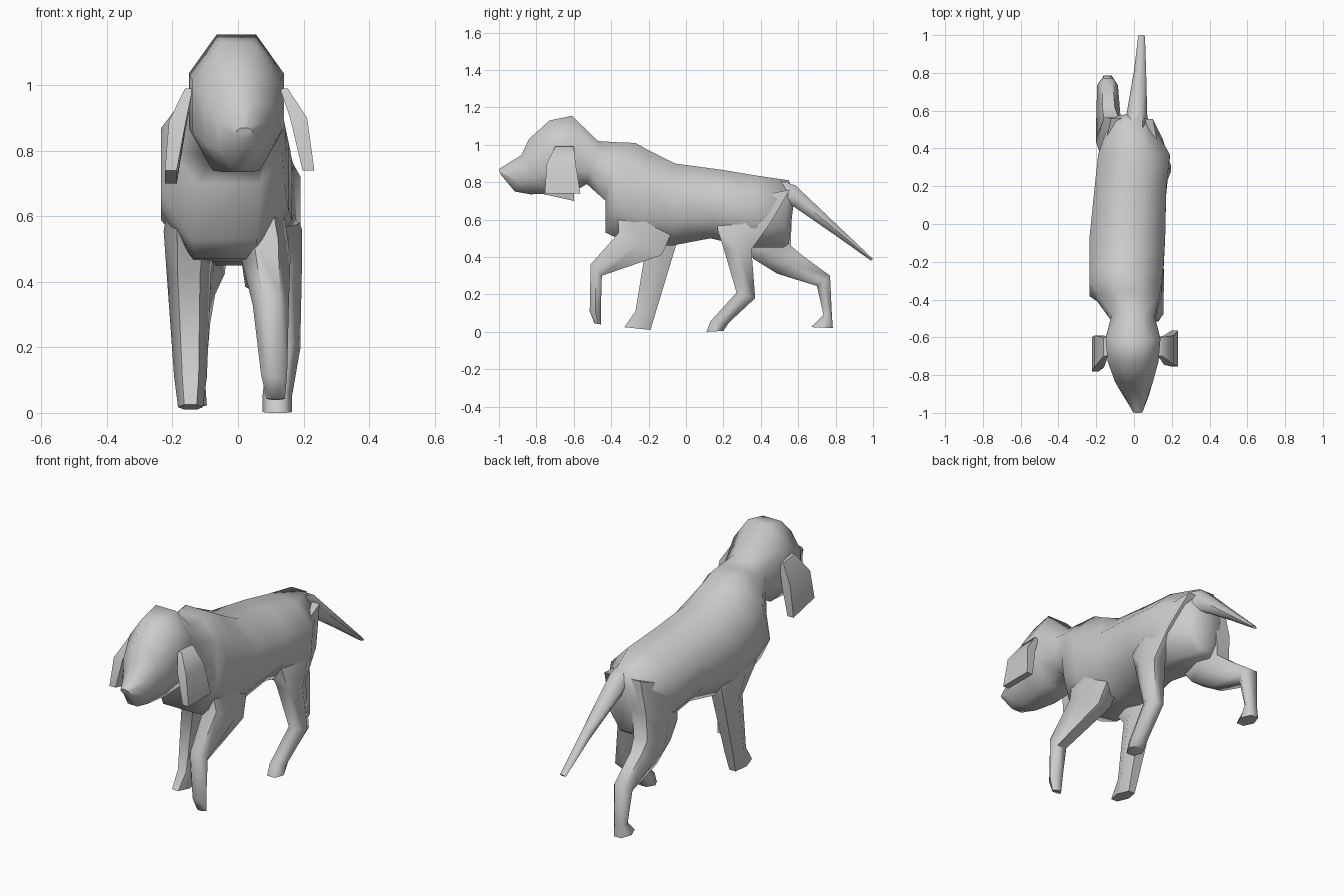
import bpy, bmesh
from math import pi, sin, cos
from mathutils import Vector


def loft(name, sections, sides=6):
    """Skin polygon rings; a section is centre x, half width, edge A (y, z), edge B (y, z)
    and optionally how much to widen the B edge."""
    bm = bmesh.new()
    rings = []
    angles = [2 * pi * (i + 0.5) / sides for i in range(sides)]
    kx = 1 / max(sin(t) for t in angles)
    ky = 1 / cos(pi / sides)
    for x, w, ya, za, yb, zb, *wide in sections:
        a, b = Vector((x, ya, za)), Vector((x, yb, zb))
        mid, half = (a + b) / 2, (a - b) / 2
        ring = []
        for t in angles:
            dx = w * sin(t) * kx
            if wide and cos(t) * ky < -0.9:
                dx *= wide[0]
            ring.append(bm.verts.new(mid + half * cos(t) * ky + Vector((dx, 0, 0))))
        rings.append(ring)
    for r, s in zip(rings, rings[1:]):
        for i in range(sides):
            j = (i + 1) % sides
            bm.faces.new((r[i], r[j], s[j], s[i]))
    bm.faces.new(rings[0])
    bm.faces.new(rings[-1])
    bmesh.ops.recalc_face_normals(bm, faces=bm.faces)
    mesh = bpy.data.meshes.new(name)
    bm.to_mesh(mesh)
    bm.free()
    obj = bpy.data.objects.new(name, mesh)
    bpy.context.collection.objects.link(obj)
    bpy.ops.object.select_all(action='DESELECT')
    obj.select_set(True)
    bpy.context.view_layer.objects.active = obj
    bpy.ops.object.shade_smooth_by_angle(angle=1.1)
    return obj


# Head, neck, chest, belly and rump in one skin, nose to tail
loft("body", [
    (0.02, 0.025, -1.00, 0.87, -0.99, 0.84),
    (0.01, 0.07, -0.88, 0.945, -0.915, 0.75),
    (0.00, 0.10, -0.84, 1.03, -0.83, 0.735, 1.1),
    (-0.005, 0.135, -0.73, 1.13, -0.72, 0.74, 1.3),
    (-0.005, 0.145, -0.61, 1.155, -0.60, 0.75, 1.3),
    (-0.005, 0.115, -0.47, 1.02, -0.53, 0.79, 1.3),
    (-0.03, 0.165, -0.36, 1.013, -0.43, 0.70, 1.4),
    (-0.045, 0.19, -0.27, 1.01, -0.43, 0.53, 1.3),
    (-0.04, 0.195, -0.20, 0.97, -0.30, 0.47, 1.2),
    (-0.035, 0.20, -0.06, 0.90, -0.08, 0.46, 1.2),
    (-0.02, 0.19, 0.20, 0.865, 0.13, 0.50, 1.2),
    (0.00, 0.19, 0.38, 0.835, 0.34, 0.45, 1.2),
    (-0.02, 0.11, 0.55, 0.81, 0.52, 0.45, 1.0),
    (-0.02, 0.07, 0.58, 0.73, 0.55, 0.47, 1.0)], 8)

loft("tail", [
    (0.01, 0.07, 0.51, 0.805, 0.52, 0.62),
    (0.015, 0.055, 0.585, 0.783, 0.575, 0.67),
    (0.032, 0.032, 0.82, 0.56, 0.80, 0.515),
    (0.04, 0.018, 1.00, 0.39, 0.99, 0.38)])

# Striding legs, each in its own pose
loft("front_leg_left", [
    (-0.12, 0.07, -0.36, 0.76, -0.02, 0.74),
    (-0.145, 0.082, -0.34, 0.56, -0.03, 0.55),
    (-0.15, 0.068, -0.22, 0.42, -0.06, 0.44),
    (-0.145, 0.05, -0.27, 0.11, -0.16, 0.11),
    (-0.145, 0.038, -0.33, 0.025, -0.19, 0.01)])
loft("front_leg_right", [
    (0.05, 0.08, -0.37, 0.72, -0.02, 0.66),
    (0.085, 0.075, -0.36, 0.53, -0.13, 0.41),
    (0.10, 0.055, -0.51, 0.36, -0.45, 0.30),
    (0.11, 0.04, -0.515, 0.11, -0.455, 0.13),
    (0.115, 0.028, -0.49, 0.045, -0.455, 0.04)])
loft("hind_leg_right", [
    (0.06, 0.08, 0.16, 0.68, 0.555, 0.76),
    (0.11, 0.085, 0.17, 0.54, 0.45, 0.58),
    (0.125, 0.07, 0.20, 0.45, 0.35, 0.44),
    (0.14, 0.05, 0.27, 0.21, 0.37, 0.18),
    (0.12, 0.045, 0.13, 0.055, 0.23, 0.05),
    (0.12, 0.045, 0.11, 0.0, 0.20, 0.005)])
loft("hind_leg_left", [
    (-0.08, 0.08, 0.23, 0.65, 0.56, 0.77),
    (-0.115, 0.085, 0.30, 0.47, 0.565, 0.60),
    (-0.12, 0.08, 0.36, 0.39, 0.56, 0.46),
    (-0.135, 0.065, 0.49, 0.31, 0.62, 0.41),
    (-0.14, 0.055, 0.70, 0.245, 0.77, 0.30),
    (-0.14, 0.04, 0.735, 0.09, 0.78, 0.09),
    (-0.14, 0.045, 0.67, 0.025, 0.785, 0.02)])

# Hanging ears
loft("ear_right", [
    (0.14, 0.012, -0.70, 0.99, -0.60, 0.99),
    (0.185, 0.026, -0.745, 0.90, -0.59, 0.90),
    (0.215, 0.018, -0.755, 0.74, -0.565, 0.74)], 4)
loft("ear_left", [
    (-0.15, 0.012, -0.70, 0.99, -0.60, 0.98),
    (-0.185, 0.026, -0.76, 0.89, -0.59, 0.87),
    (-0.205, 0.018, -0.78, 0.74, -0.60, 0.70)], 4)
